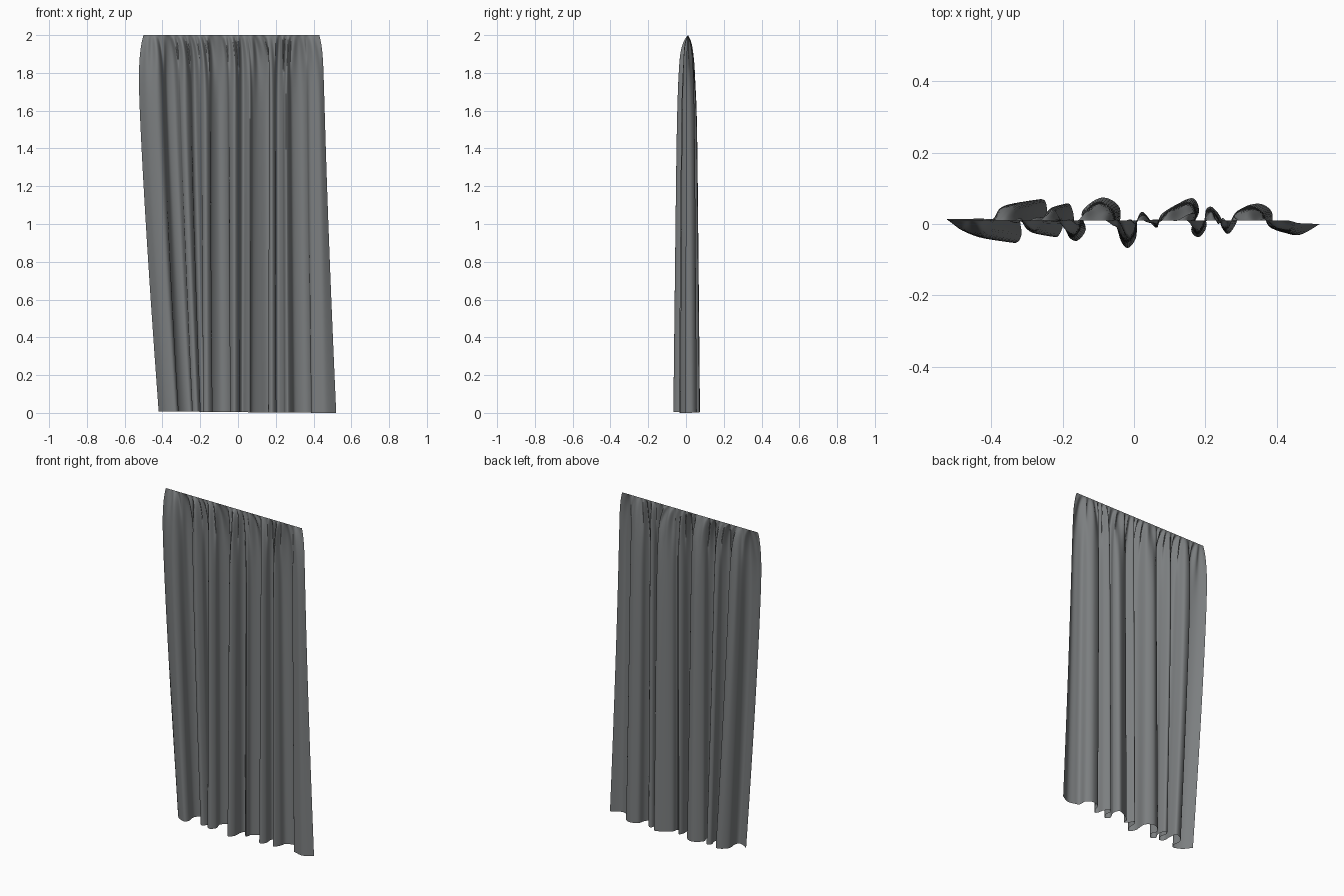
import bpy, bmesh, math

# Fold guide points: (x at hem, x near the heading, y depth of the fold)
FOLDS = [
    (-0.42, -0.527, 0.015), (-0.385, -0.485, -0.030), (-0.335, -0.435, -0.053),
    (-0.315, -0.405, -0.030), (-0.318, -0.39, 0.025), (-0.285, -0.375, 0.062),
    (-0.25, -0.335, 0.066), (-0.242, -0.315, 0.020), (-0.24, -0.305, -0.022),
    (-0.215, -0.28, -0.036), (-0.198, -0.255, 0.000), (-0.205, -0.245, 0.045),
    (-0.18, -0.225, 0.056), (-0.168, -0.205, 0.010), (-0.185, -0.19, -0.030),
    (-0.16, -0.17, -0.047), (-0.135, -0.15, -0.015), (-0.145, -0.14, 0.035),
    (-0.09, -0.10, 0.074), (-0.04, -0.06, 0.045), (-0.042, -0.045, -0.030),
    (-0.02, -0.02, -0.067), (0.005, 0.00, -0.040), (0.01, 0.012, 0.015),
    (0.025, 0.03, 0.034), (0.045, 0.05, 0.005), (0.065, 0.065, -0.010),
    (0.075, 0.08, 0.025), (0.12, 0.11, 0.055), (0.165, 0.155, 0.072),
    (0.182, 0.175, 0.035), (0.160, 0.165, -0.015), (0.18, 0.18, -0.037),
    (0.202, 0.195, -0.010), (0.20, 0.20, 0.035), (0.217, 0.215, 0.048),
    (0.242, 0.235, 0.020), (0.25, 0.245, -0.015), (0.265, 0.255, -0.027),
    (0.285, 0.27, 0.000), (0.30, 0.285, 0.042), (0.35, 0.33, 0.057),
    (0.385, 0.36, 0.035), (0.39, 0.375, -0.010), (0.42, 0.40, -0.024),
    (0.465, 0.43, -0.030), (0.52, 0.455, 0.000),
]
STEPS, ROWS = 7, 64
TOP_L, TOP_R, TOP_Y = -0.50, 0.43, 0.010


def smooth_path(pts):
    """Catmull-Rom curve through the guide points."""
    p = [pts[0]] + pts + [pts[-1]]
    out = []
    for i in range(1, len(p) - 2):
        for s in range(STEPS):
            t = s / STEPS
            out.append(tuple(0.5 * (2 * b + (c - a) * t + (2 * a - 5 * b + 4 * c - d) * t * t
                                    + (3 * b - a - 3 * c + d) * t ** 3)
                             for a, b, c, d in zip(p[i - 1], p[i], p[i + 1], p[i + 2])))
    return out + [pts[-1]]


path = smooth_path(FOLDS)
length = [0.0]
for a, b in zip(path, path[1:]):
    length.append(length[-1] + math.hypot(b[0] - a[0], b[2] - a[2]))

# Curtain cloth: a straight gathered heading opening into deep folds
bm = bmesh.new()
grid = []
for r in range(ROWS + 1):
    d = 2.0 * (r / ROWS) ** 1.5              # distance below the heading
    z = 2.0 - d
    spread = 1 - math.exp(-d / 0.085)        # how far x has left the straight heading
    depth = (1 - math.exp(-d / 0.13)) * (0.70 + 0.30 * d / 2)
    sway = max(0.0, (d - 0.2) / 1.8) ** 1.25
    pucker = 0.013 * (d / 0.07) * math.exp(1 - d / 0.07)
    row = []
    for (xb, xm, y), l in zip(path, length):
        u = l / length[-1]
        x = (1 - spread) * (TOP_L + (TOP_R - TOP_L) * u) + spread * (xm + (xb - xm) * sway)
        edge = min(1, 12 * u, 12 * (1 - u))
        fine = math.sin(150 * u + 1.5 * math.sin(23 * u)) * (0.7 + 0.3 * math.sin(41 * u))
        yy = TOP_Y * (1 - depth) + y * depth + pucker * fine * edge
        lift = 0.008 * (1 - u) * (d / 2)
        row.append(bm.verts.new((x, yy, z + lift)))
    grid.append(row)
for top, low in zip(grid, grid[1:]):
    for i in range(len(top) - 1):
        bm.faces.new((top[i], low[i], low[i + 1], top[i + 1]))
for f in bm.faces:
    f.smooth = True
mesh = bpy.data.meshes.new("curtain")
bm.to_mesh(mesh)
bm.free()
curtain = bpy.data.objects.new("curtain", mesh)
bpy.context.collection.objects.link(curtain)

# Grey cloth
cloth = bpy.data.materials.new("grey_cloth")
cloth.diffuse_color = (0.20, 0.21, 0.215, 1)
mesh.materials.append(cloth)
